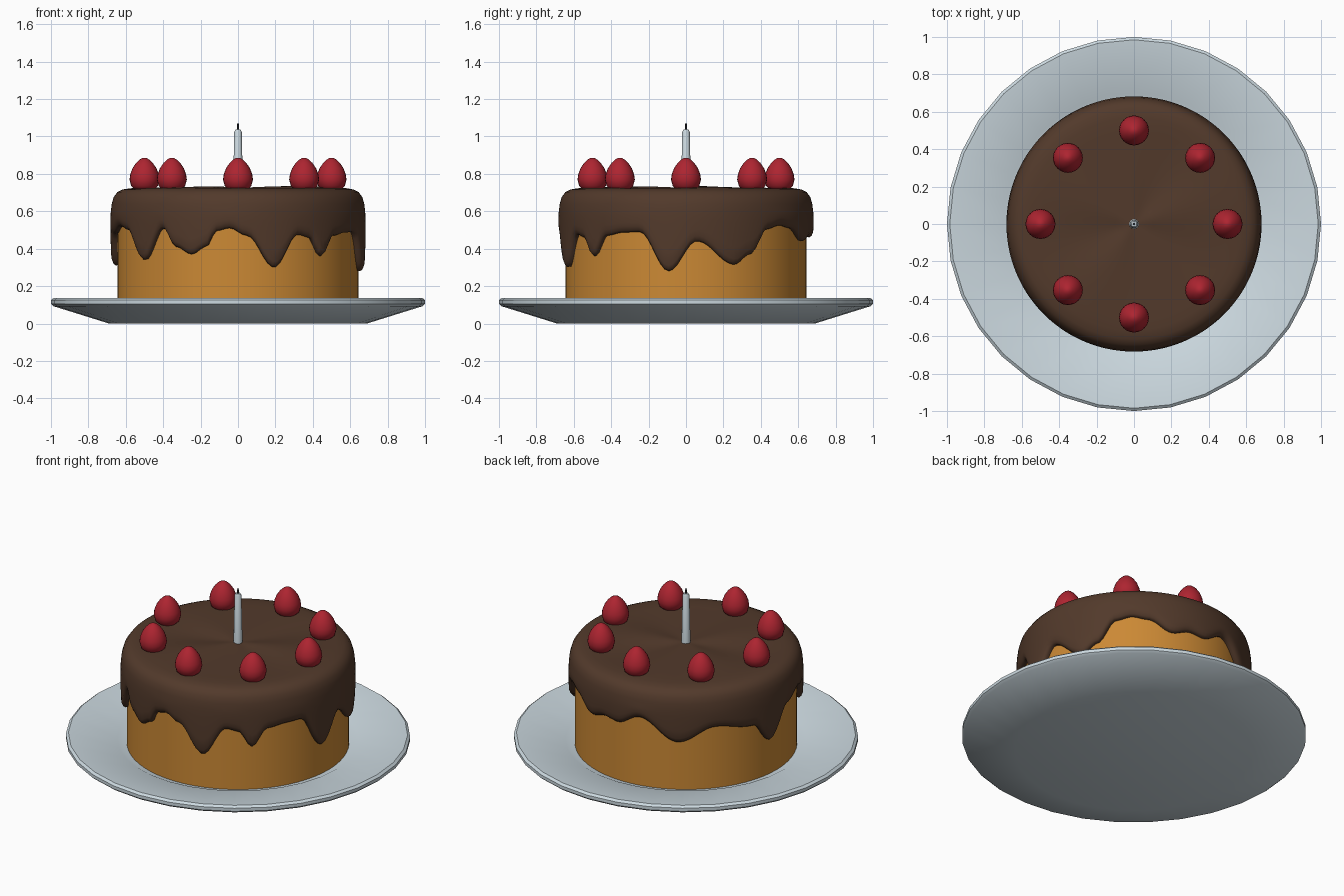
import bpy, bmesh, math

if "Cube" in bpy.data.objects:
    bpy.data.objects.remove(bpy.data.objects["Cube"])

def material(name, rgb):
    m = bpy.data.materials.new(name)
    m.diffuse_color = (*rgb, 1)
    m.use_nodes = True
    m.node_tree.nodes["Principled BSDF"].inputs["Base Color"].default_value = m.diffuse_color
    return m

CHINA = material("pale grey", (0.60, 0.69, 0.74))
SPONGE = material("golden sponge", (0.60, 0.25, 0.035))
CHOCOLATE = material("chocolate", (0.085, 0.042, 0.024))
RED = material("berry red", (0.42, 0.018, 0.03))
BLACK = material("wick black", (0.02, 0.02, 0.025))

def lathe(name, profile_at, sides, mat, loc=(0, 0, 0), angle=40):
    """Spin a profile (function of angle giving (r, z) points); ends at r = 0 become poles."""
    bm = bmesh.new()
    rings = []
    for i in range(sides):
        t = 2 * math.pi * i / sides
        rings.append([bm.verts.new((r * math.cos(t), r * math.sin(t), z))
                      for r, z in profile_at(t)])
    for i in range(sides):
        a, b = rings[i], rings[(i + 1) % sides]
        for j in range(len(a) - 1):
            bm.faces.new((a[j], b[j], b[j + 1], a[j + 1]))
    bmesh.ops.remove_doubles(bm, verts=bm.verts, dist=1e-5)
    bmesh.ops.recalc_face_normals(bm, faces=bm.faces)
    me = bpy.data.meshes.new(name)
    bm.to_mesh(me)
    bm.free()
    ob = bpy.data.objects.new(name, me)
    ob.location = loc
    me.materials.append(mat)
    bpy.context.collection.objects.link(ob)
    bpy.ops.object.select_all(action='DESELECT')
    ob.select_set(True)
    bpy.context.view_layer.objects.active = ob
    bpy.ops.object.shade_smooth_by_angle(angle=math.radians(angle))
    return ob

# Plate
plate = [(0, 0), (0.69, 0), (0.985, 0.092), (1.0, 0.105), (1.0, 0.125), (0.985, 0.137),
         (0.965, 0.135), (0.70, 0.098), (0.665, 0.08), (0, 0.08)]
lathe("plate", lambda t: plate, 32, CHINA, angle=30)

# Sponge cake
sponge = [(0, 0.075), (0.645, 0.075), (0.645, 0.66), (0, 0.66)]
lathe("sponge", lambda t: sponge, 64, SPONGE)

# Icing: peaks and drips of the lower edge as (degrees, height), eased between
DRIPS = [(5, .44), (23, .315), (31, .37), (41, .505), (49, .525), (57, .51), (70, .44), (80, .47),
         (88, .46), (101, .525), (121, .39), (140, .48), (161, .44), (172, .31), (186, .48),
         (199, .52), (208, .50), (221, .34), (233, .51), (240, .41), (248, .37), (255, .41),
         (260, .495), (266, .51), (274, .47), (287, .30), (299, .475), (305, .46), (312, .36),
         (320, .47), (330, .487), (338, .49), (352, .28), (365, .44)]

def drip_height(t):
    d = math.degrees(t)
    if d < 5:
        d += 360
    for (a, za), (b, zb) in zip(DRIPS, DRIPS[1:]):
        if a <= d <= b:
            k = (1 - math.cos(math.pi * (d - a) / (b - a))) / 2
            return za + (zb - za) * k

def icing(t):
    low = drip_height(t)
    wave = 0.007 * math.sin(3 * t + 1) + 0.004 * math.sin(5 * t)
    pts = [(0, 0.725)]
    for r in (0.1, 0.2, 0.3, 0.4, 0.5, 0.57):
        pts.append((r, 0.724 + wave * math.sin(math.pi * r / 0.6)))
    pts += [(0.615, 0.717), (0.645, 0.703), (0.665, 0.675), (0.675, 0.64), (0.68, 0.60)]
    for k in (0.25, 0.5, 0.75):
        pts.append((0.682, 0.60 + (low + 0.03 - 0.60) * k))
    return pts + [(0.68, low + 0.03), (0.672, low + 0.01), (0.66, low), (0.635, low + 0.005)]

lathe("icing", icing, 180, CHOCOLATE, angle=70)

# Ring of berries
berry = [(0, 0), (0.05, 0.005), (0.071, 0.025), (0.08, 0.06), (0.076, 0.088), (0.064, 0.12),
         (0.045, 0.148), (0.025, 0.167), (0.01, 0.175), (0, 0.176)]
for i in range(8):
    a = math.pi * i / 4
    lathe(f"berry_{i + 1}", lambda t: berry, 24, RED,
          (0.5 * math.cos(a), 0.5 * math.sin(a), 0.71), 60)

# Candle and wick
candle = [(0, 0.70), (0.027, 0.70), (0.02, 1.025), (0.014, 1.037), (0, 1.037)]
lathe("candle", lambda t: candle, 12, CHINA)
wick = [(0, 1.03), (0.006, 1.03), (0.004, 1.07), (0, 1.07)]
lathe("wick", lambda t: wick, 8, BLACK)
